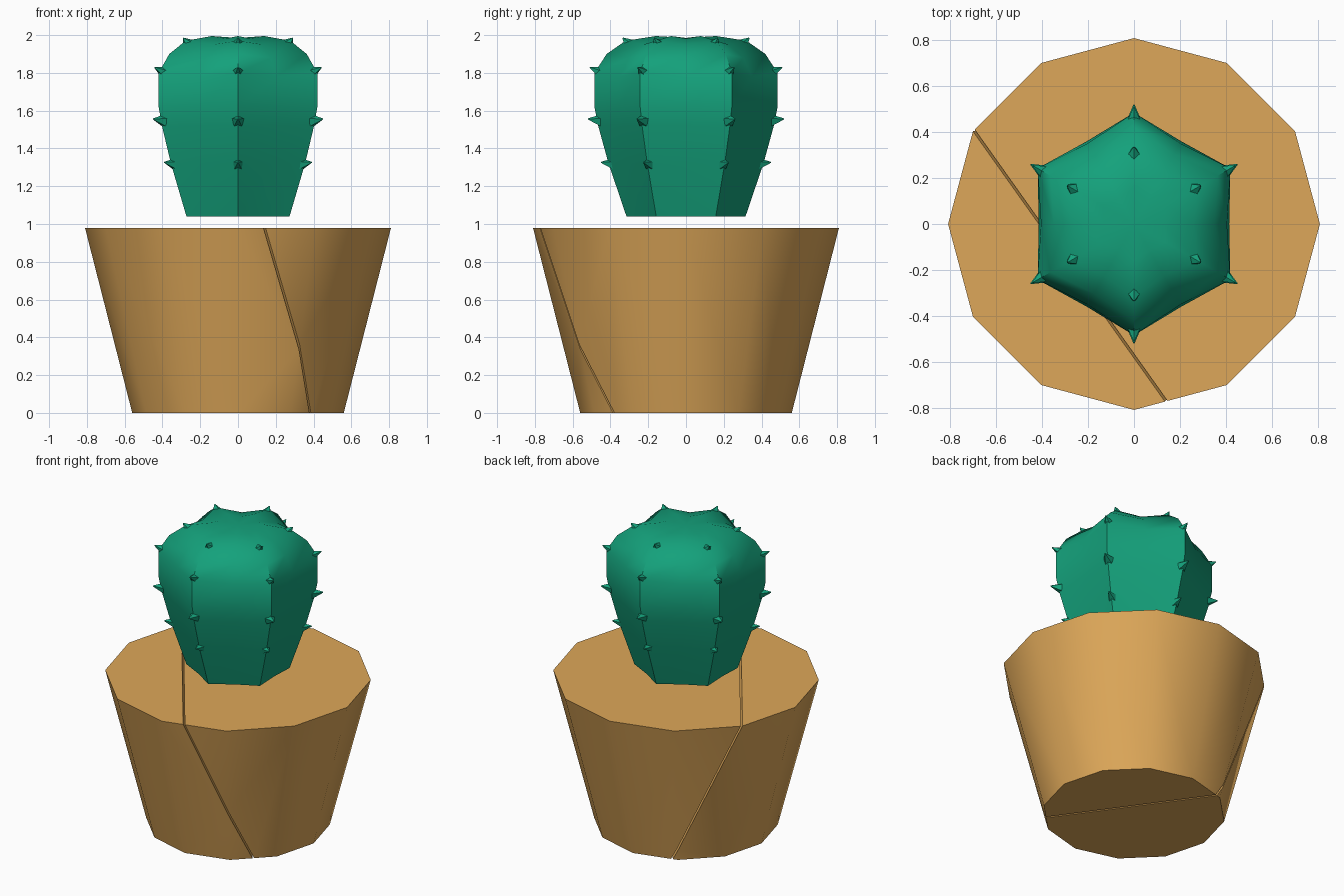
import bpy, bmesh, math
from mathutils import Vector, Matrix

if "Cube" in bpy.data.objects:
    bpy.data.objects.remove(bpy.data.objects["Cube"])


def material(name, rgb):
    m = bpy.data.materials.new(name)
    m.diffuse_color = (*rgb, 1)
    m.use_nodes = True
    m.node_tree.nodes["Principled BSDF"].inputs["Base Color"].default_value = m.diffuse_color
    return m


def finish(bm, name, mat, angle):
    bmesh.ops.recalc_face_normals(bm, faces=bm.faces)
    mesh = bpy.data.meshes.new(name)
    bm.to_mesh(mesh)
    bm.free()
    mesh.materials.append(mat)
    ob = bpy.data.objects.new(name, mesh)
    bpy.context.collection.objects.link(ob)
    bpy.ops.object.select_all(action='DESELECT')
    ob.select_set(True)
    bpy.context.view_layer.objects.active = ob
    bpy.ops.object.shade_smooth_by_angle(angle=math.radians(angle))
    return ob


clay = material("clay", (0.73, 0.39, 0.10))
green = material("green", (0.007, 0.36, 0.20))

# Pot: 12-sided solid split in two by a thin slanted crack
POT_H = 0.98
crack_point = Vector((0.135, -0.765, POT_H))
crack_normal = Vector((1.1515, 0.818, 0.609)).normalized()


def pot_piece(name, side):
    bm = bmesh.new()
    bmesh.ops.create_cone(bm, cap_ends=True, segments=12, radius1=0.56, radius2=0.81,
                          depth=POT_H, matrix=Matrix.Translation((0, 0, POT_H / 2)))
    n = crack_normal * side
    bmesh.ops.bisect_plane(bm, geom=bm.verts[:] + bm.edges[:] + bm.faces[:],
                           plane_co=crack_point + n * 0.005, plane_no=n, clear_inner=True)
    bmesh.ops.holes_fill(bm, edges=[e for e in bm.edges if e.is_boundary], sides=0)
    finish(bm, name, clay, 40)


pot_piece("pot_right_piece", 1)
pot_piece("pot_left_piece", -1)

# Cactus body: star-shaped rings, six ribs (rib radius, rib z, valley radius, valley z)
rings = [(0.315, 1.04, 0.265, 1.04), (0.41, 1.32, 0.35, 1.32), (0.465, 1.52, 0.40, 1.52),
         (0.485, 1.62, 0.415, 1.62), (0.485, 1.80, 0.405, 1.78), (0.42, 1.90, 0.35, 1.88),
         (0.32, 1.97, 0.26, 1.95), (0.16, 1.995, 0.13, 1.982)]
bm = bmesh.new()
loops = []
for rib_r, rib_z, val_r, val_z in rings:
    loop = []
    for i in range(12):
        a = math.radians(30 * i)
        r, z = (rib_r, rib_z) if i % 2 else (val_r, val_z)
        loop.append(bm.verts.new((r * math.cos(a), r * math.sin(a), z)))
    loops.append(loop)
for lo, hi in zip(loops, loops[1:]):
    for i in range(12):
        j = (i + 1) % 12
        bm.faces.new((lo[i], lo[j], hi[j], hi[i]))
bm.faces.new(loops[0][::-1])
crown = bm.verts.new((0, 0, 1.985))
for i in range(12):
    bm.faces.new((loops[-1][i], loops[-1][(i + 1) % 12], crown))
finish(bm, "cactus_body", green, 60)

# Spikes: small pyramids along every rib (radius, z, upward tilt in degrees)
bm = bmesh.new()
for rib in range(6):
    a = math.radians(30 + 60 * rib)
    for r, z, tilt in [(0.405, 1.32, 8), (0.475, 1.55, 8), (0.468, 1.81, 25), (0.31, 1.96, 45)]:
        t = math.radians(tilt)
        d = Vector((math.cos(a) * math.cos(t), math.sin(a) * math.cos(t), math.sin(t)))
        pos = Vector((r * math.cos(a), r * math.sin(a), z)) + d * 0.01
        length = 0.07 if tilt < 45 else 0.05
        bmesh.ops.create_cone(bm, cap_ends=True, segments=5, radius1=0.035, radius2=0.003,
                              depth=length, matrix=Matrix.Translation(pos) @
                              d.to_track_quat('Z', 'Y').to_matrix().to_4x4())
finish(bm, "cactus_spikes", green, 60)
